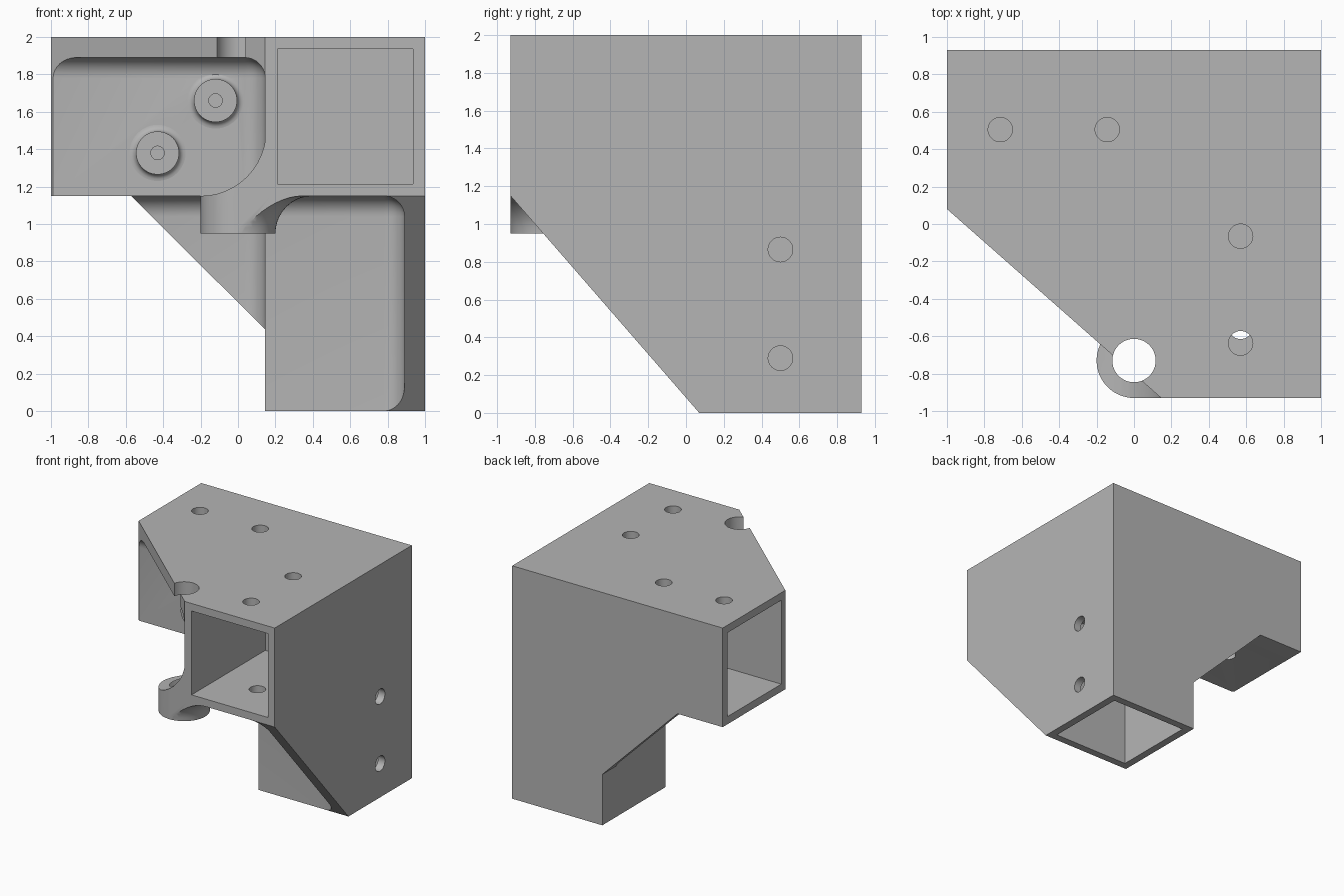
import bpy, bmesh
from math import pi, cos, sin
from mathutils import Vector, Matrix

if "Cube" in bpy.data.objects:
    bpy.data.objects.remove(bpy.data.objects["Cube"], do_unlink=True)

# Main dimensions: outer limits, inner faces of the arms, wall and web sizes
X0, X1, Y0, Y1, Z1 = -1.0, 1.0, -0.93, 0.93, 2.0
TX, TY, TZ = 0.145, 0.07, 1.15
WALL, WEB, FILLET = 0.065, 0.11, 0.11
POST = (0.0, -0.73)

grey = bpy.data.materials.new("plain grey")
grey.use_nodes = True
grey.diffuse_color = (0.46, 0.46, 0.46, 1)
grey.node_tree.nodes["Principled BSDF"].inputs["Base Color"].default_value = (0.46, 0.46, 0.46, 1)


def finish(name, bm):
    bmesh.ops.recalc_face_normals(bm, faces=bm.faces)
    mesh = bpy.data.meshes.new(name)
    bm.to_mesh(mesh)
    bm.free()
    mesh.materials.append(grey)
    obj = bpy.data.objects.new(name, mesh)
    bpy.context.collection.objects.link(obj)
    return obj


def box(name, lo, hi, bevel=0):
    bm = bmesh.new()
    bmesh.ops.create_cube(bm, size=1)
    for v in bm.verts:
        v.co = [lo[i] if v.co[i] < 0 else hi[i] for i in range(3)]
    if bevel:
        bmesh.ops.bevel(bm, geom=bm.edges[:], offset=bevel, segments=8,
                        profile=0.5, affect='EDGES')
    return finish(name, bm)


def prism(name, points, axis):
    """Extrude a 2D outline right through the model along one axis."""
    bm = bmesh.new()
    verts = []
    for p in points:
        co = list(p)
        co.insert(axis, -3)
        verts.append(bm.verts.new(co))
    face = bm.faces.new(verts)
    out = bmesh.ops.extrude_face_region(bm, geom=[face])
    step = Vector([6 if i == axis else 0 for i in range(3)])
    bmesh.ops.translate(bm, vec=step, verts=[v for v in out["geom"] if isinstance(v, bmesh.types.BMVert)])
    return finish(name, bm)


def lathe(name, profile, origin, axis=2, sides=64):
    """Closed solid of revolution from (radius, height) pairs."""
    bm = bmesh.new()
    turn = (Matrix.Rotation(pi / 2, 3, 'Y'), Matrix.Rotation(-pi / 2, 3, 'X'),
            Matrix.Identity(3))[axis]
    rings = []
    for r, h in profile:
        rings.append([bm.verts.new(turn @ Vector((r * cos(2 * pi * i / sides),
                     r * sin(2 * pi * i / sides), h)) + Vector(origin)) for i in range(sides)])
    for a, b in zip(rings, rings[1:]):
        for i in range(sides):
            j = (i + 1) % sides
            bm.faces.new((a[i], a[j], b[j], b[i]))
    bm.faces.new(rings[0])
    bm.faces.new(rings[-1])
    return finish(name, bm)


def rod(name, r, start, length, axis):
    return lathe(name, [(r, 0), (r, length)], start, axis, 48)


def combine(target, tool, operation):
    mod = target.modifiers.new("combine", 'BOOLEAN')
    mod.operation, mod.solver, mod.object = operation, 'EXACT', tool
    bpy.context.view_layer.update()
    graph = bpy.context.evaluated_depsgraph_get()
    mesh = bpy.data.meshes.new_from_object(target.evaluated_get(graph))
    target.modifiers.clear()
    target.data = mesh
    bpy.data.objects.remove(tool, do_unlink=True)


def cut(target, tool):
    combine(target, tool, 'DIFFERENCE')


def join(target, tool):
    combine(target, tool, 'UNION')


def beyond(a, b, amount=0.2):
    """Points a and b pushed outward along their line."""
    a, b = Vector(a), Vector(b)
    d = (b - a).normalized() * amount
    return tuple(a - d), tuple(b + d)


# Body: a block with sloping sides removed
body = box("corner_bracket", (X0, Y0, 0), (X1, Y1, Z1))
a, b = beyond((X0, 0.08), (TX, Y0))
cut(body, prism("top_slope", [a, b, (-3, -3)], 2))
a, b = beyond((Y0, TZ), (TY, 0))
cut(body, prism("side_slope", [a, b, (-3, -3)], 0))
e = 0.001
cut(body, prism("back_slope", [(-3, TZ - e), (-0.57, TZ - e), (TX - e, 0.437),
                               (TX - e, -3), (-3, -3)], 1))

# Filleted pockets that leave the three webs between the arms
cut(body, box("top_pocket", (-3, -3, -1), (TX, TY, Z1 - WEB), FILLET))
cut(body, box("side_pocket", (-2, -3, -1), (X1 - WEB, TY, TZ), FILLET))
cut(body, box("back_pocket", (-3, -2, -1), (TX, Y1 - WEB, TZ), FILLET))

# Rod holder: round post, flush block and flared foot under the front arm
px, py = POST
R, low, flare = 0.2, 0.95, 0.2
post = lathe("post", [(R, low), (R, 1.5)], (px, py, 0))
join(post, box("post_block", (px, Y0, TZ), (TX + 0.03, py + R, 1.5)))
steps = [i * pi / 20 for i in range(11)]
foot = lathe("foot", [(R + flare * (1 - cos(t)), low + flare * sin(t)) for t in steps]
             + [(R + flare, TZ + 0.03)], (px, py, 0))
cut(foot, box("foot_left", (-1, -2, 0), (px, 1, 2)))
cut(foot, box("foot_front", (-1, -2, 0), (1, Y0, 2)))
join(post, foot)
cut(post, rod("post_scoop", 0.35, (-R, -2, 1.5), 3, 1))
join(body, post)

# Two bosses with soft bases on the left arm
bosses = [(-0.12, 1.66), (-0.43, 1.38)]
for x, z in bosses:
    soft = [(0.115 + 0.035 * (1 - sin(t)), 0.035 * (1 - cos(t))) for t in steps[::2]]
    profile = [(0.15, -0.03)] + soft + [(0.115, 0.07)]
    profile = [(r, -h) for r, h in profile]
    join(body, lathe("boss", profile, (x, TY, z), 1, 48))

# Square sockets in the three arms
cut(body, box("front_socket", (TX + WALL, -2, TZ + WALL), (X1 - WALL, TY, Z1 - WALL)))
cut(body, box("left_socket", (-2, TY + WALL, TZ + WALL), (TX, Y1 - WALL, Z1 - WALL)))
cut(body, box("lower_socket", (TX + WALL, TY + WALL, -1), (X1 - WALL, Y1 - WALL, TZ)))

# Screw holes through the walls, the boss bores and the rod bore
for x, y in [(-0.715, 0.505), (-0.143, 0.505), (0.57, -0.065), (0.57, -0.637)]:
    cut(body, rod("top_hole", 0.065, (x, y, 1.8), 1, 2))
for x, y in [(-0.58, 0.5), (0.57, -0.55)]:
    cut(body, rod("under_hole", 0.065, (x, y, 1), 0.4, 2))
for z in (0.29, 0.865):
    cut(body, rod("side_hole", 0.065, (0.8, 0.5, z), 1, 0))
for x, z in bosses:
    cut(body, rod("boss_bore", 0.036, (x, -0.2, z), 0.5, 1))
cut(body, rod("rod_bore", 0.116, (px, py, 0.5), 2, 2))

# Smooth fillets and bores, crisp edges elsewhere
bpy.ops.object.select_all(action='DESELECT')
body.select_set(True)
bpy.context.view_layer.objects.active = body
bpy.ops.object.shade_smooth_by_angle(angle=pi / 6)
